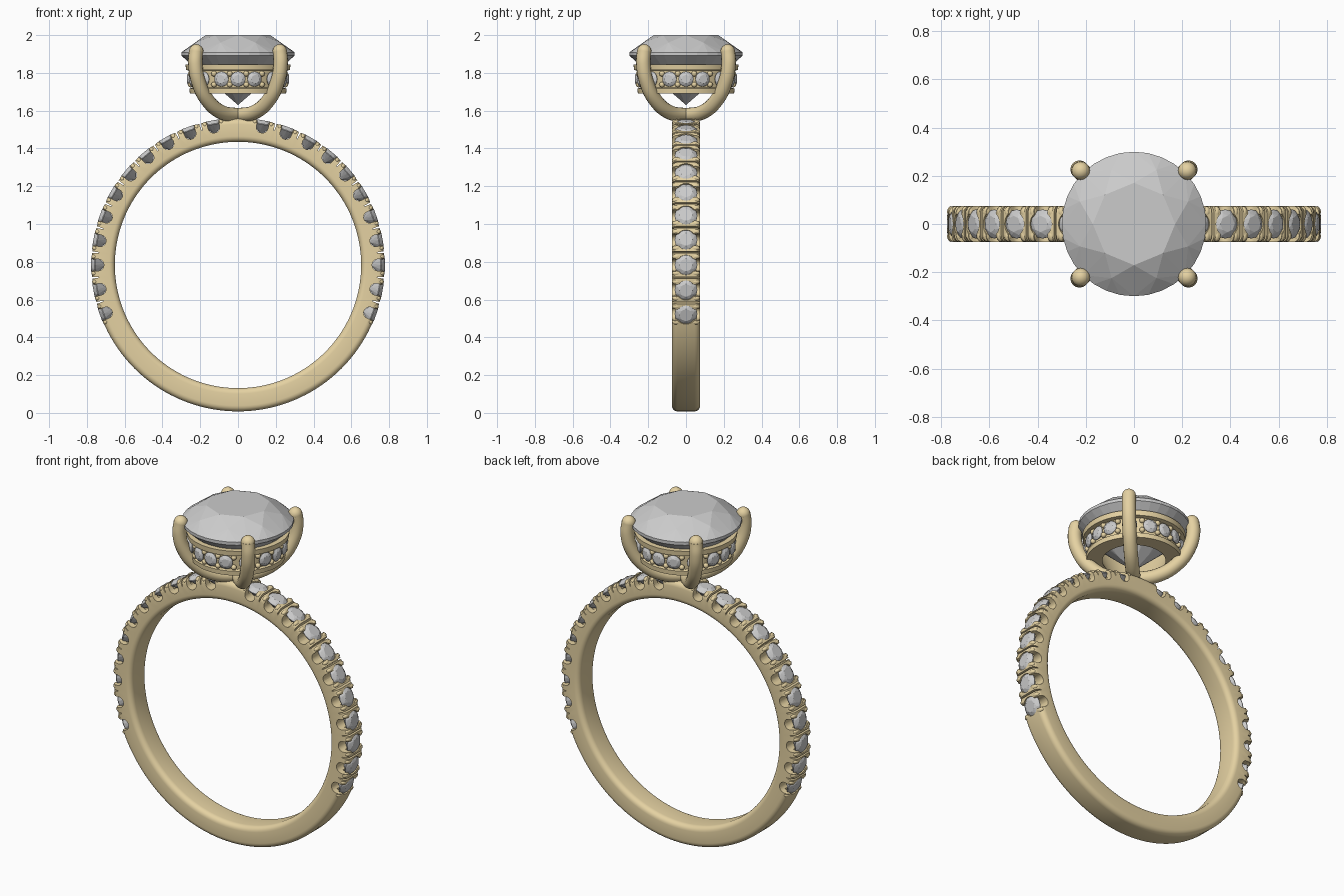
import bpy, bmesh
from math import sin, cos, pi, radians
from mathutils import Matrix, Vector

if "Cube" in bpy.data.objects:
    bpy.data.objects.remove(bpy.data.objects["Cube"])

C = 0.783                      # height of the band centre
gold = bpy.data.materials.new("gold")
gold.diffuse_color = (0.78, 0.64, 0.36, 1)
gold.use_nodes = True
gold.node_tree.nodes["Principled BSDF"].inputs["Base Color"].default_value = gold.diffuse_color
T, R = Matrix.Translation, Matrix.Rotation


def add(name, bm, mat=None, smooth=None):
    bmesh.ops.recalc_face_normals(bm, faces=bm.faces[:])
    me = bpy.data.meshes.new(name)
    bm.to_mesh(me)
    bm.free()
    ob = bpy.data.objects.new(name, me)
    bpy.context.collection.objects.link(ob)
    if mat:
        me.materials.append(mat)
    if smooth:
        shade(ob, smooth)
    return ob


def select(ob):
    bpy.ops.object.select_all(action='DESELECT')
    ob.select_set(True)
    bpy.context.view_layer.objects.active = ob


def shade(ob, angle):
    select(ob)
    bpy.ops.object.shade_smooth_by_angle(angle=radians(angle))


def lathe(profile, n):
    """Revolve a closed (radius, z) profile about z."""
    bm = bmesh.new()
    rings = [[bm.verts.new((r * cos(2 * pi * i / n), r * sin(2 * pi * i / n), z))
              for r, z in profile] for i in range(n)]
    m = len(profile)
    for i in range(n):
        a, b = rings[i], rings[(i + 1) % n]
        for j in range(m):
            k = (j + 1) % m
            bm.faces.new((a[j], b[j], b[k], a[k]))
    return bm


def gem_mesh(name, r, n):
    """Brilliant cut: hull of table, crown, girdle, pavilion and culet."""
    bm = bmesh.new()
    for rad, z, k, off in ((.57, .333, 8, 0), (.81, .2, 8, .5), (1, .03, n, 0),
                           (1, -.03, n, 0), (.3, -.66, 8, .5)):
        for i in range(k):
            a = 2 * pi * (i + off) / k
            bm.verts.new((r * rad * cos(a), r * rad * sin(a), r * z))
    bm.verts.new((0, 0, -.9 * r))
    bmesh.ops.convex_hull(bm, input=bm.verts[:])
    bmesh.ops.recalc_face_normals(bm, faces=bm.faces[:])
    me = bpy.data.meshes.new(name)
    bm.to_mesh(me)
    bm.free()
    return me


def place(name, me, matrix):
    ob = bpy.data.objects.new(name, me)
    ob.matrix_world = matrix
    bpy.context.collection.objects.link(ob)


def on_band(deg):
    """Frame at an angle from the top: local z points outward, y along the width."""
    return T((0, 0, C)) @ R(radians(deg), 4, 'Y')


def prism(bm, profile, matrix):
    """Bar across the band from a (tangent, radius) profile."""
    ends = [[bm.verts.new(matrix @ Vector((t, y, r))) for t, r in profile] for y in (-.12, .12)]
    n = len(profile)
    bm.faces.new(ends[0])
    bm.faces.new(ends[1][::-1])
    for i in range(n):
        j = (i + 1) % n
        bm.faces.new((ends[0][i], ends[1][i], ends[1][j], ends[0][j]))


def cut(ob, bm):
    cutter = add("cutter", bm)
    cutter.hide_render = True
    mod = ob.modifiers.new("cut", 'BOOLEAN')
    mod.operation, mod.solver, mod.object = 'DIFFERENCE', 'EXACT', cutter
    select(ob)
    bpy.ops.object.modifier_apply(modifier=mod.name)
    bpy.data.objects.remove(cutter)


# band with rounded cross-section
prof = []
for cx, cz, a0 in ((.745, .045, 0), (.682, .045, 90), (.682, -.045, 180), (.745, -.045, 270)):
    for i in range(6):
        a = radians(a0 + 18 * i)
        prof.append((cx + .03 * cos(a), cz + .03 * sin(a)))
bm = lathe(prof, 144)
bm.transform(T((0, 0, C)) @ R(pi / 2, 4, 'X'))
band = add("band", bm, gold)

gem_angles = [s * a for s in (-1, 1) for a in range(10, 111, 10)]
slit_angles = [s * a for s in (-1, 1) for a in range(15, 106, 10)]

# round seats, U-shaped side scallops and slits between the stones
bm = bmesh.new()
for a in gem_angles:
    bmesh.ops.create_cone(bm, segments=24, radius1=.05, radius2=.056, depth=.1, cap_ends=True,
                          matrix=on_band(a) @ T((0, 0, .782)))
cut(band, bm)
bm = bmesh.new()
u = [(.031 * cos(pi + pi * i / 12), .741 + .031 * sin(pi + pi * i / 12)) for i in range(13)]
for a in gem_angles:
    prism(bm, u + [(.033, .81), (-.033, .81)], on_band(a))
cut(band, bm)
bm = bmesh.new()
for a in slit_angles:
    prism(bm, [(-.002, .738), (.002, .738), (.008, .81), (-.008, .81)], on_band(a))
cut(band, bm)
shade(band, 35)

# band stones and the small claws holding them
small = gem_mesh("band_stone", .06, 16)
claws = bmesh.new()
for a in gem_angles:
    place("band_stone", small, on_band(a) @ T((0, 0, .757)))
    for t in (-.044, .044):
        for y in (-.05, .05):
            bmesh.ops.create_uvsphere(claws, u_segments=12, v_segments=8, radius=1,
                                      matrix=on_band(a) @ T((t, y, .76)) @
                                      Matrix.Diagonal((.015, .024, .016, 1)))
add("band_claws", claws, gold, 60)

# centre stone
place("centre_stone", gem_mesh("centre_stone", .3, 32), T((0, 0, 1.9)))

# collar under the centre stone: two rims with a recessed wall
collar = [(.17, 1.69), (.255, 1.69), (.257, 1.717), (.242, 1.722), (.249, 1.812),
          (.275, 1.815), (.278, 1.845), (.24, 1.845)]
add("collar", lathe(collar, 96), gold, 30)

# collar stones with bead pairs between them
tiny = gem_mesh("collar_stone", .04, 16)
beads = bmesh.new()
for q in range(4):
    for a in (-20, 0, 20, 45):
        place("collar_stone", tiny, R(radians(90 * q + a), 4, 'Z') @ T((.256, 0, 1.767)) @ R(pi / 2, 4, 'Y'))
    for a in (-30, -10, 10, 30):
        for z in (1.738, 1.796):
            bmesh.ops.create_uvsphere(beads, u_segments=12, v_segments=8, radius=.015,
                                      matrix=R(radians(90 * q + a), 4, 'Z') @ T((.254, 0, z)))
add("collar_beads", beads, gold, 60)

# four curved prongs with rounded tips
path = [(0, 1.575), (.09, 1.593), (.165, 1.66), (.21, 1.755), (.226, 1.85), (.222, 1.915)]
for sx in (-1, 1):
    for sy in (-1, 1):
        cu = bpy.data.curves.new("prong", 'CURVE')
        cu.dimensions = '3D'
        cu.bevel_depth, cu.bevel_resolution, cu.resolution_u = .038, 6, 8
        cu.use_fill_caps = True
        sp = cu.splines.new('BEZIER')
        sp.bezier_points.add(len(path) - 1)
        for p, (d, z) in zip(sp.bezier_points, path):
            p.co = (sx * d, sy * d, z)
            p.handle_left_type = p.handle_right_type = 'AUTO'
        ob = bpy.data.objects.new("prong", cu)
        bpy.context.collection.objects.link(ob)
        cu.materials.append(gold)
        select(ob)
        bpy.ops.object.convert(target='MESH')
        shade(bpy.context.object, 50)
        bm = bmesh.new()
        bmesh.ops.create_uvsphere(bm, u_segments=20, v_segments=12, radius=.038,
                                  matrix=T((sx * .221, sy * .221, 1.914)))
        add("prong_tip", bm, gold, 60)
